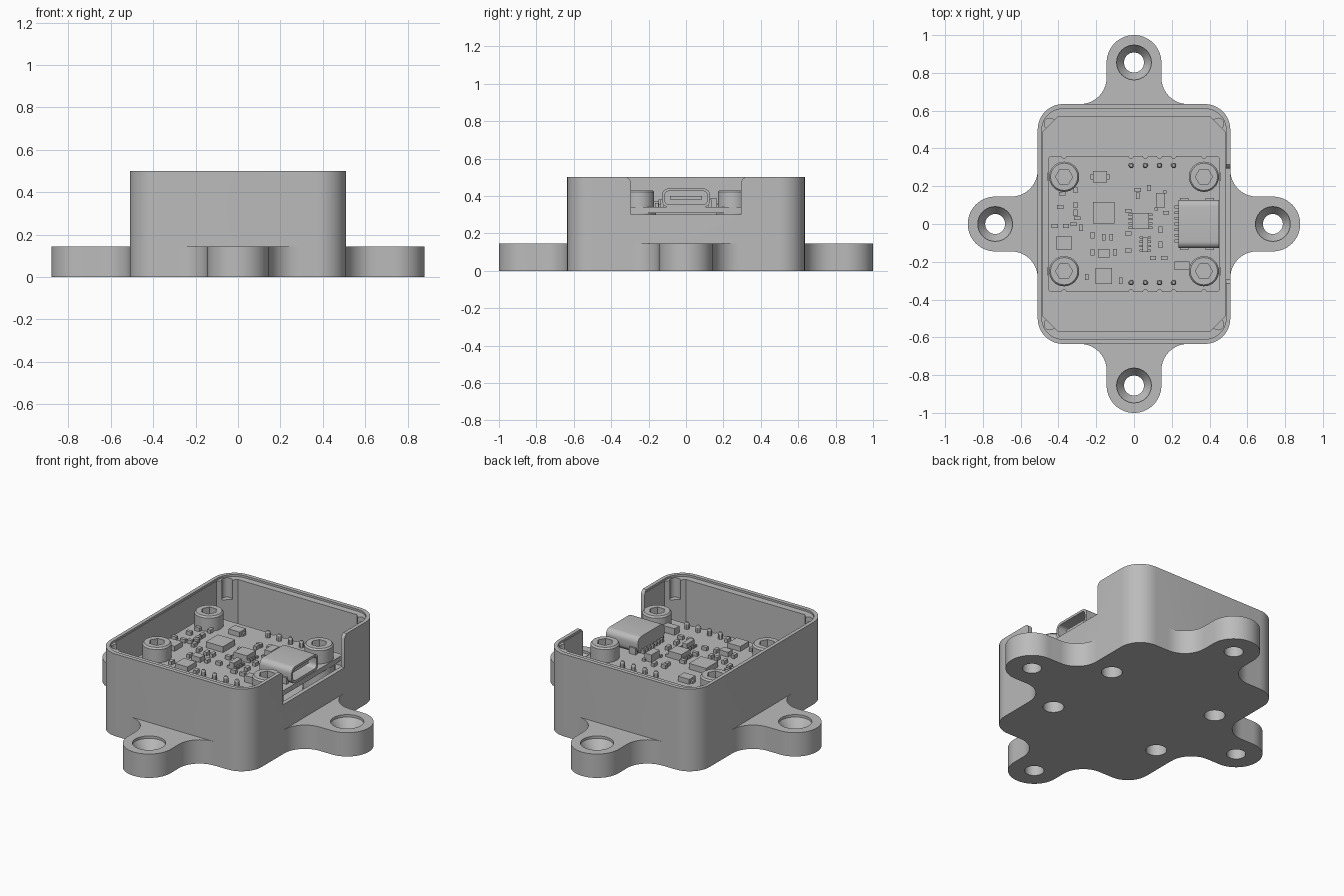
import bpy, bmesh, math
from mathutils import Vector

if "Cube" in bpy.data.objects:
    bpy.data.objects.remove(bpy.data.objects["Cube"])

grey = bpy.data.materials.new("plain grey")
grey.use_nodes = True
GREY = (0.5, 0.5, 0.5, 1)
grey.diffuse_color = GREY
grey.node_tree.nodes["Principled BSDF"].inputs["Base Color"].default_value = GREY

SIGNS = (-1, 1)
BOARD_TOP = 0.34
SCREWS = [(sx * 0.37, sy * 0.25) for sx in SIGNS for sy in SIGNS]
EARS = [(0, 0.855), (0, -0.855), (0.735, 0), (-0.735, 0)]


def finish(name, bm):
    bmesh.ops.recalc_face_normals(bm, faces=bm.faces)
    mesh = bpy.data.meshes.new(name)
    bm.to_mesh(mesh)
    bm.free()
    mesh.materials.append(grey)
    ob = bpy.data.objects.new(name, mesh)
    bpy.context.collection.objects.link(ob)
    return ob


def prism(name, outline, z0, z1):
    bm = bmesh.new()
    face = bm.faces.new([bm.verts.new((x, y, z0)) for x, y in outline])
    top = bmesh.ops.extrude_face_region(bm, geom=[face])["geom"]
    verts = [v for v in top if isinstance(v, bmesh.types.BMVert)]
    bmesh.ops.translate(bm, verts=verts, vec=(0, 0, z1 - z0))
    return finish(name, bm)


def arc(cx, cy, r, a0, a1, n=10):
    steps = [math.radians(a0 + (a1 - a0) * i / n) for i in range(n + 1)]
    return [(cx + r * math.cos(a), cy + r * math.sin(a)) for a in steps]


def rounded(hx, hy, r, n=10):
    pts = []
    for i, (sx, sy) in enumerate(((1, 1), (-1, 1), (-1, -1), (1, -1))):
        pts += arc(sx * (hx - r), sy * (hy - r), r, 90 * i, 90 * i + 90, n)
    return pts


def lathe(name, x, y, profile, n=32):
    """Closed solid of revolution from (radius, z) rings."""
    bm = bmesh.new()
    rings = [[bm.verts.new((x + r * math.cos(math.tau * i / n),
                            y + r * math.sin(math.tau * i / n), z))
              for i in range(n)] for r, z in profile]
    for a, b in zip(rings, rings[1:]):
        for i in range(n):
            j = (i + 1) % n
            bm.faces.new((a[i], a[j], b[j], b[i]))
    bm.faces.new(rings[0])
    bm.faces.new(rings[-1])
    return finish(name, bm)


def block(name, x, y, w, d, h, z=BOARD_TOP):
    outline = [(x + sx * w / 2, y + sy * d / 2)
               for sx, sy in ((-1, -1), (1, -1), (1, 1), (-1, 1))]
    return prism(name, outline, z, z + h)


def boolean(ob, other, operation="DIFFERENCE"):
    mod = ob.modifiers.new("bool", "BOOLEAN")
    mod.operation, mod.object, mod.solver = operation, other, "EXACT"
    bpy.context.view_layer.objects.active = ob
    bpy.ops.object.modifier_apply(modifier=mod.name)
    bpy.data.objects.remove(other)


def smooth(ob):
    bpy.ops.object.select_all(action="DESELECT")
    ob.select_set(True)
    bpy.context.view_layer.objects.active = ob
    bpy.ops.object.shade_smooth_by_angle(angle=math.radians(30))


def join(name, parts):
    bpy.ops.object.select_all(action="DESELECT")
    for p in parts:
        p.select_set(True)
    bpy.context.view_layer.objects.active = parts[0]
    bpy.ops.object.join()
    parts[0].name = name
    return parts[0]


# Case: rounded tray with four flared mounting ears
case = prism("case", rounded(0.51, 0.635, 0.135), 0, 0.5)
for ex, ey in EARS:
    reach, wall = max(abs(ex), abs(ey)), 0.635 if ey else 0.51
    f = 0.14
    half = arc(0, reach, 0.145, 90, 0, 14) + arc(0.145 + f, wall + f, f, 180, 270)
    half += [(0.145 + f, wall - 0.1)]
    outline = half + [(-u, v) for u, v in reversed(half[1:])]
    d = Vector((ex, ey)).normalized()
    boolean(case, prism("ear", [(d.y * u + d.x * v, d.y * v - d.x * u)
                                for u, v in outline], 0, 0.145), "UNION")

# Hollow interior with clipped corners, and a shallow lip under the rim
cx, cy, c = 0.485, 0.57, 0.085
corner = [(cx, cy - c), (cx - c, cy)]
cavity = corner + [(-x, y) for x, y in corner[::-1]]
cavity += [(-x, -y) for x, y in cavity]
boolean(case, prism("cavity", cavity, 0.15, 0.6))
boolean(case, prism("lip", rounded(0.488, 0.61, 0.112), 0.488, 0.6))
for sx in SIGNS:
    for sy in SIGNS:
        boolean(case, lathe("corner_groove", sx * 0.445, sy * 0.53,
                            [(0.03, 0.37), (0.03, 0.6)]))

# Connector opening in the left wall, eased at the rim
side = [(0.295, 0.3), (0.295, 0.475), (0.302, 0.49), (0.315, 0.5), (0.315, 0.6)]
opening = prism("opening", side + [(-u, v) for u, v in side[::-1]], 0.45, 0.6)
for v in opening.data.vertices:
    v.co = (v.co.z, v.co.x, v.co.y)
opening.data.update()
boolean(case, opening)

# Standoffs, screw wells and countersunk ear holes
for x, y in SCREWS:
    boolean(case, lathe("standoff", x, y, [(0.09, 0.1), (0.09, 0.31)]), "UNION")
    boolean(case, lathe("well", x, y, [(0.058, -0.1), (0.058, 0.29)]))
for x, y in EARS:
    boolean(case, lathe("countersink", x, y,
                        [(0.053, -0.1), (0.053, 0.075), (0.092, 0.13), (0.092, 0.2)]))
smooth(case)

# Circuit board with notched edges
board = prism("circuit_board", rounded(0.455, 0.36, 0.02, 4), 0.31, BOARD_TOP)
PINS = [-0.015 + 0.075 * i for i in range(4)]
for x in PINS + [-0.37, 0.37]:
    for sy in SIGNS:
        boolean(board, lathe("notch", x, sy * 0.362, [(0.014, 0.2), (0.014, 0.5)], 12))
smooth(board)
pins = [lathe("pin", x, s * 0.31, [(0.014, 0.33), (0.014, 0.37), (0.008, 0.38)], 10)
        for x in PINS for s in SIGNS]
smooth(join("header_pins", pins))

# Socket head screws
for i, (x, y) in enumerate(SCREWS):
    screw = lathe(f"screw_{i + 1}", x, y, [
        (0.04, 0.06), (0.04, 0.335), (0.08, 0.335), (0.08, 0.42), (0.072, 0.43)])
    boolean(screw, lathe("hex", x, y, [(0.045, 0.375), (0.045, 0.5)], 6))
    smooth(screw)

# Connector: hollow rounded shell lying along x, with tongue and tabs
def lying(name, hy, hz, r, x0, x1):
    ob = prism(name, rounded(hy, hz, r, 6), x0, x1)
    for v in ob.data.vertices:
        v.co = (v.co.z, v.co.x, v.co.y + 0.39)
    ob.data.update()
    return ob

shell = lying("connector_shell", 0.128, 0.05, 0.035, 0.235, 0.45)
boolean(shell, lying("bore", 0.114, 0.036, 0.024, 0.27, 0.5))
smooth(shell)
block("connector_tongue", 0.34, 0, 0.15, 0.17, 0.018, 0.381)
tabs = [block("tab", x, s * 0.128, 0.045, 0.018, 0.04)
        for x in (0.265, 0.4) for s in SIGNS]
tabs += [block("contact", 0.23, -0.09 + 0.03 * i, 0.03, 0.014, 0.02) for i in range(7)]
join("connector_tabs", tabs)

# Chips: x, y, width, depth, height
CHIPS = [(-.16, .06, .115, .115, .035), (.035, .015, .09, .085, .04),
         (.14, .125, .045, .08, .045), (-.18, .25, .075, .06, .03),
         (-.37, -.1, .08, .075, .03), (-.16, -.275, .085, .085, .03),
         (-.16, -.155, .06, .045, .03), (.255, -.22, .08, .045, .04),
         (.06, -.11, .03, .075, .04)]
chips = [block("chip", *chip) for chip in CHIPS]
for s in SIGNS:
    for i in range(4):
        chips.append(block("leg", .035 + s * .053, -.02 + .023 * i, .02, .012, .015))
        chips.append(block("leg", .06 + s * .022, -.14 + .023 * i, .018, .012, .015))
    chips.append(block("leg", .14 + s * .022, .125 + s * .045, .018, .015, .015))
    chips.append(block("leg", -.18 + s * .042, .25, .014, .03, .015))
join("chips", chips)

# Small passive parts: upright ones, then sideways ones
UPRIGHT = [(-.31, .18), (-.31, .1), (-.31, .06), (-.28, -.02), (-.22, -.15),
           (-.1, -.15), (-.12, -.07), (-.16, -.07), (-.22, -.06), (-.25, -.28),
           (-.07, -.3), (.08, .19), (.02, .15), (.14, -.03), (.14, -.11)]
SIDEWAYS = [(-.38, .16), (-.39, .09), (-.42, -.01), (-.36, -.01), (-.32, 0),
            (-.03, -.05), (-.03, -.14), (.1, -.18), (.16, -.18), (-.03, .07),
            (.02, .18), (.17, .06), (-.3, .03)]
passives = [block("passive", x, y, .02, .033, .022) for x, y in UPRIGHT]
passives += [block("passive", x, y, .033, .02, .022) for x, y in SIDEWAYS]
join("passives", passives)
